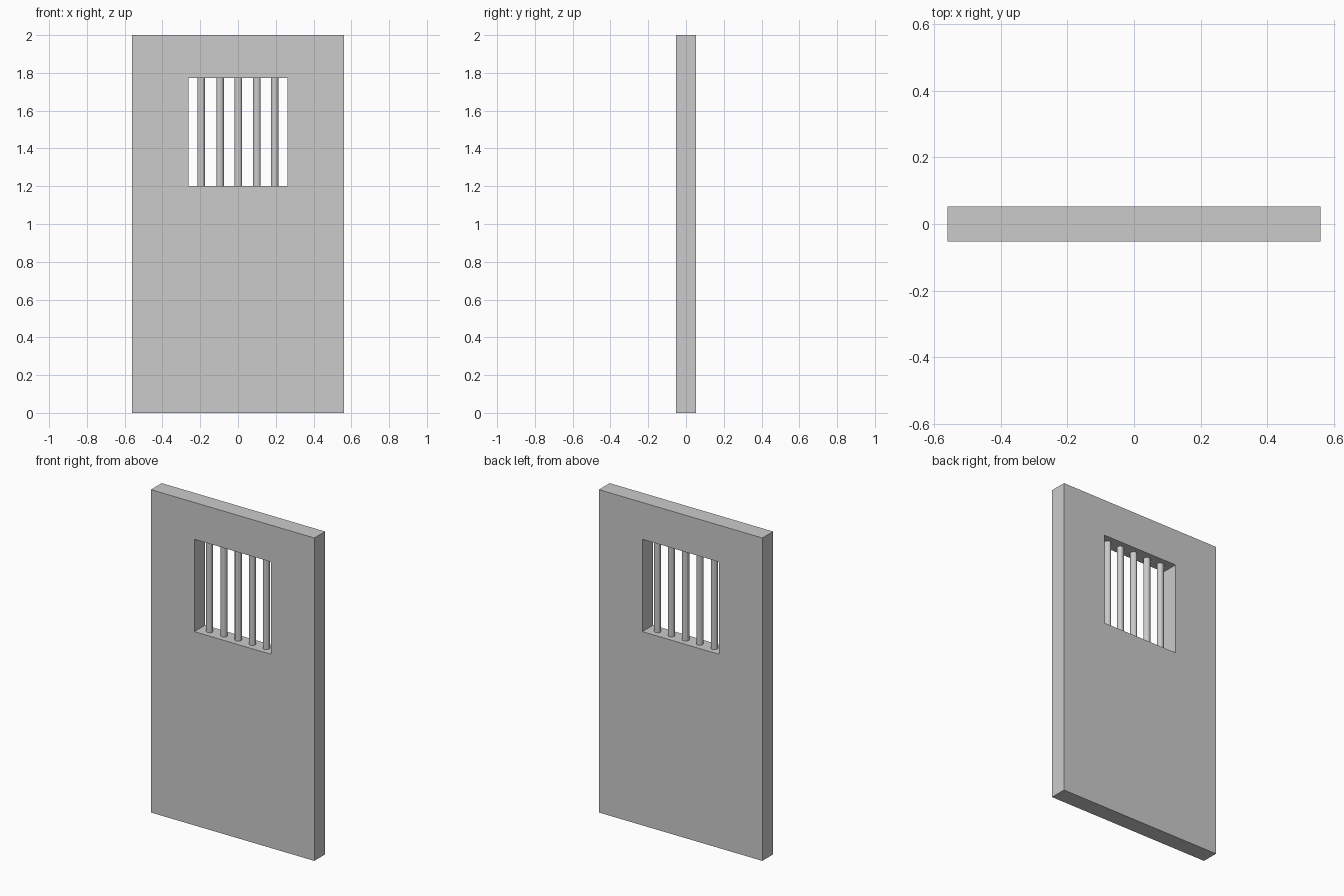
import bpy, bmesh

if "Cube" in bpy.data.objects:
    bpy.data.objects.remove(bpy.data.objects["Cube"])

WIN_X, WIN_Z0, WIN_Z1 = 0.262, 1.2, 1.772
HALF_DEPTH = 0.0525


def rect(hx, z0, z1):
    return [(-hx, z0), (hx, z0), (hx, z1), (-hx, z1)]


def make_object(name, bm):
    bmesh.ops.recalc_face_normals(bm, faces=bm.faces)
    mesh = bpy.data.meshes.new(name)
    bm.to_mesh(mesh)
    bm.free()
    obj = bpy.data.objects.new(name, mesh)
    bpy.context.collection.objects.link(obj)
    return obj


# Door slab: ring of faces around the window opening, extruded through its depth
bm = bmesh.new()
outer = [bm.verts.new((x, -HALF_DEPTH, z)) for x, z in rect(0.56, 0.0, 2.0)]
inner = [bm.verts.new((x, -HALF_DEPTH, z)) for x, z in rect(WIN_X, WIN_Z0, WIN_Z1)]
for i in range(4):
    j = (i + 1) % 4
    bm.faces.new((outer[i], outer[j], inner[j], inner[i]))
ext = bmesh.ops.extrude_face_region(bm, geom=bm.faces[:], use_keep_orig=True)
back = [g for g in ext["geom"] if isinstance(g, bmesh.types.BMVert)]
bmesh.ops.translate(bm, verts=back, vec=(0, 2 * HALF_DEPTH, 0))
make_object("door_slab", bm)

# Round window bars
for n, x in enumerate((-0.194, -0.095, 0.002, 0.1, 0.194), 1):
    bm = bmesh.new()
    bmesh.ops.create_cone(bm, cap_ends=True, segments=12, radius1=0.02,
                          radius2=0.02, depth=WIN_Z1 - WIN_Z0)
    bar = make_object(f"window_bar_{n}", bm)
    bar.location = (x, 0, (WIN_Z0 + WIN_Z1) / 2)
